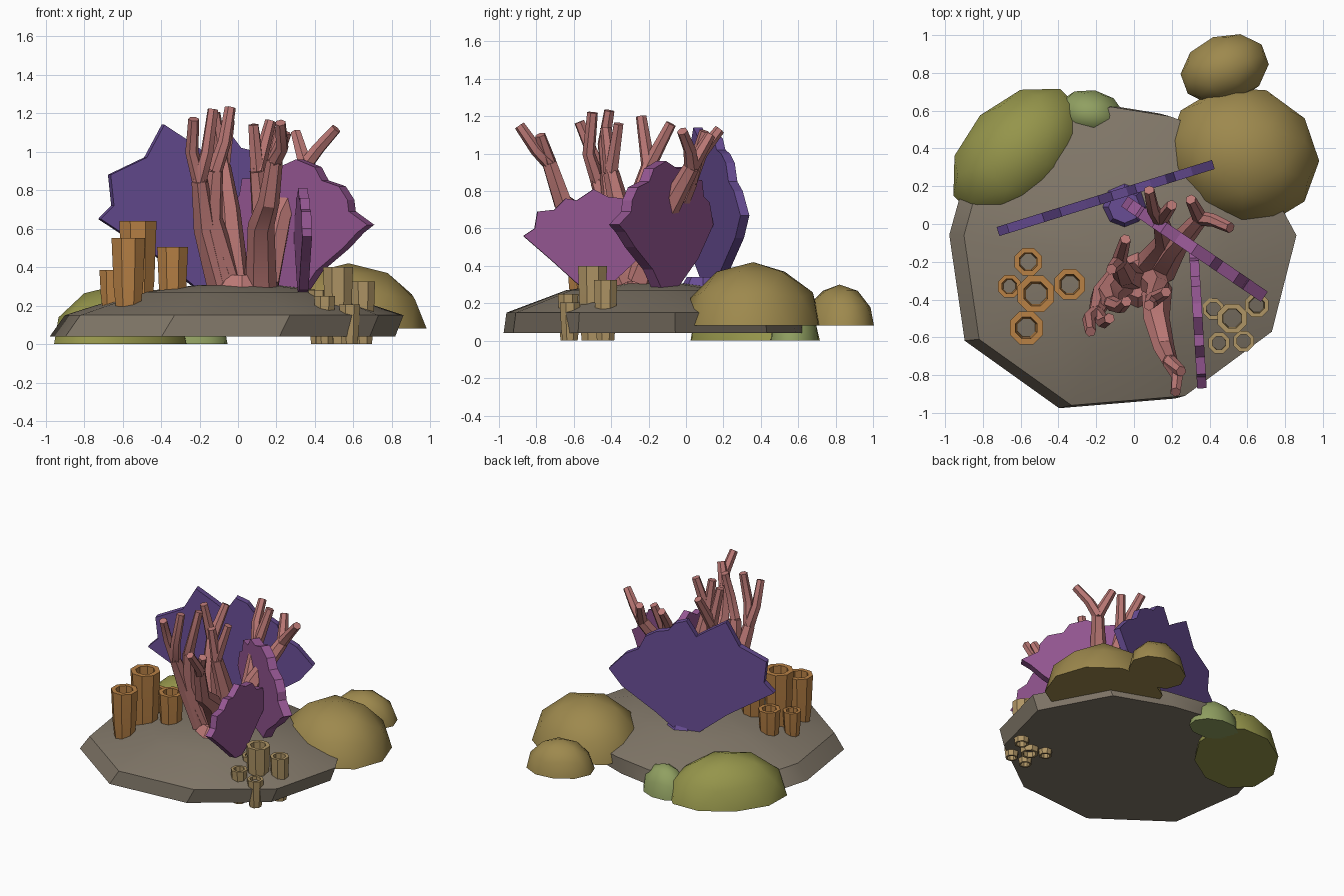
import bpy, bmesh, math
from mathutils import Vector, Matrix

if "Cube" in bpy.data.objects:
    bpy.data.objects.remove(bpy.data.objects["Cube"])


def mat(name, r, g, b):
    m = bpy.data.materials.new(name)
    m.diffuse_color = (r, g, b, 1)
    m.use_nodes = True
    m.node_tree.nodes["Principled BSDF"].inputs["Base Color"].default_value = m.diffuse_color
    return m


ROCK = mat("rock", .22, .185, .14)
PURPLE = mat("purple", .14, .075, .30)
MAGENTA = mat("magenta", .30, .095, .29)
PINK = mat("pink", .50, .19, .18)
ORANGE = mat("orange", .48, .22, .06)
TAN = mat("tan", .43, .30, .13)
OCHRE = mat("ochre", .34, .25, .075)
OLIVE = mat("olive", .30, .30, .07)
GREEN = mat("green", .28, .35, .12)


def finish(name, bm, material, smooth=30):
    bmesh.ops.recalc_face_normals(bm, faces=bm.faces)
    me = bpy.data.meshes.new(name)
    bm.to_mesh(me)
    bm.free()
    ob = bpy.data.objects.new(name, me)
    bpy.context.collection.objects.link(ob)
    me.materials.append(material)
    if smooth:
        bpy.ops.object.select_all(action='DESELECT')
        bpy.context.view_layer.objects.active = ob
        ob.select_set(True)
        bpy.ops.object.shade_smooth_by_angle(angle=math.radians(smooth))
    return ob


def loft(bm, rings, closed=False):
    """Bridge equal-length rings of points; optionally join last to first."""
    vs = [[bm.verts.new(p) for p in r] for r in rings]
    n = len(vs[0])
    pairs = list(zip(vs, vs[1:])) + ([(vs[-1], vs[0])] if closed else [])
    for a, b in pairs:
        for i in range(n):
            bm.faces.new((a[i], a[(i + 1) % n], b[(i + 1) % n], b[i]))
    return vs


# Rock base: irregular outline lofted up to a low crown
outline = [(-.90, -.06), (-.85, .12), (-.55, .5), (-.12, .62), (.19, .57), (.6, .42),
           (.86, -.06), (.73, -.57), (.27, -.91), (-.33, -.96), (-.82, -.61)]


def rock_ring(s, z, dx=0):
    return [(x * s + dx, -.2 + (y + .2) * s, z) for x, y in outline]


bm = bmesh.new()
vs = loft(bm, [rock_ring(1.02, .04, -.06), rock_ring(1, .15),
               rock_ring(.58, .27), rock_ring(.25, .305)])
bm.faces.new(vs[0])
top = bm.verts.new((0, -.2, .315))
for i in range(len(outline)):
    bm.faces.new((vs[-1][i], vs[-1][(i + 1) % len(outline)], top))
finish("rock_base", bm, ROCK)


# Boulder corals: half ellipsoids with flat undersides
def dome(name, x, y, z, a, b, h, angle, material):
    bm = bmesh.new()
    bmesh.ops.create_icosphere(bm, subdivisions=2, radius=1)
    r = bmesh.ops.bisect_plane(bm, geom=bm.verts[:] + bm.edges[:] + bm.faces[:],
                               plane_co=(0, 0, 0), plane_no=(0, 0, -1), clear_outer=True)
    cut = [e for e in r["geom_cut"] if isinstance(e, bmesh.types.BMEdge)]
    bmesh.ops.holes_fill(bm, edges=cut, sides=0)
    bm.transform(Matrix.Translation((x, y, z)) @ Matrix.Rotation(math.radians(angle), 4, 'Z')
                 @ Matrix.Diagonal((a, b, h, 1)))
    finish(name, bm, material, 40)


dome("boulder_coral_olive", -.61, .37, 0, .42, .29, .31, 45, OLIVE)
dome("boulder_coral_green", -.23, .58, 0, .18, .13, .21, -10, GREEN)
dome("boulder_coral_ochre", .575, .36, .08, .41, .37, .34, -20, OCHRE)
dome("boulder_coral_small", .48, .82, .08, .24, .18, .22, 20, OCHRE)


# Tube sponges: open octagonal pipes
def tube(name, x, y, r, z0, z1, material):
    def ring(rad, z):
        return [(x + rad * math.cos((i + .5) * math.pi / 4),
                 y + rad * math.sin((i + .5) * math.pi / 4), z) for i in range(8)]
    bm = bmesh.new()
    loft(bm, [ring(r * .78, z0), ring(r * .92, z0 + .3 * (z1 - z0)), ring(r * 1.05, z1),
              ring(r * .68, z1), ring(r * .55, z0)], closed=True)
    finish(name, bm, material, 35)


for i, (x, y, r, top_z) in enumerate([(-.52, -.37, .1, .64), (-.57, -.55, .09, .55),
                                      (-.34, -.32, .083, .505), (-.56, -.2, .075, .42),
                                      (-.66, -.33, .062, .385)]):
    tube(f"orange_tube_{i+1}", x, y, r, .19, top_z, ORANGE)
for i, (x, y, r, top_z) in enumerate([(.52, -.50, .08, .4), (.65, -.43, .064, .325),
                                      (.45, -.63, .056, .25), (.58, -.62, .056, .205),
                                      (.42, -.45, .056, .28)]):
    tube(f"tan_tube_{i+1}", x, y, r, 0, top_z, TAN)


# Sea fans: jagged upright slabs running between two ground points
def fan(name, start, end, profile, thick, material):
    a, b = Vector(start), Vector(end)
    side = (b - a).orthogonal().normalized() * thick / 2
    bm = bmesh.new()
    rings = []
    for s in (-1, 1):
        rings.append([(*(a + (b - a) * t + side * s), z) for t, z in profile])
    vs = loft(bm, rings)
    bm.faces.new(vs[0])
    bm.faces.new(vs[1])
    bmesh.ops.recalc_face_normals(bm, faces=bm.faces)
    finish(name, bm, material, 0)


big = [(0, .65), (.06, .72), (.045, .88), (.21, .97), (.29, 1.14), (.41, 1.05), (.47, 1.0),
       (.53, 1.11), (.60, 1.08), (.64, 1.02), (.71, 1.0), (.78, .95), (.82, .85), (.9, .8),
       (1, .67), (.92, .55), (.72, .39), (.6, .28), (.45, .28), (.28, .44)]
fan("large_sea_fan", (-.72, -.04), (.42, .315), big, .05, PURPLE)
mid = [(0, .62), (.04, .74), (.1, .77), (.12, .86), (.22, .86), (.28, .93), (.38, .92),
       (.5, .96), (.63, .92), (.68, .85), (.8, .82), (.86, .75), (.87, .69), (1, .62),
       (.93, .58), (.83, .5), (.64, .38), (.55, .28), (.38, .28), (.16, .44)]
fan("middle_sea_fan", (-.05, .12), (.69, -.385), mid, .065, MAGENTA)
small = [(0, .56), (.08, .6), (.1, .69), (.22, .7), (.3, .76), (.38, .75), (.5, .81),
         (.6, .77), (.72, .76), (.79, .69), (.9, .67), (.92, .6), (1, .55), (.85, .46),
         (.65, .32), (.53, .27), (.42, .28), (.2, .43)]
fan("small_sea_fan", (.36, -.87), (.315, -.12), small, .05, MAGENTA)


# Holdfasts under the large fan and the branching coral
def foot(name, x, y, r, z0, z1, material):
    bm = bmesh.new()
    bmesh.ops.create_cone(bm, cap_ends=True, segments=8, radius1=r, radius2=r * .5,
                          depth=z1 - z0,
                          matrix=Matrix.Translation((x, y, (z0 + z1) / 2)))
    finish(name, bm, material)


foot("fan_foot", -.05, .09, .17, .2, .34, PURPLE)
foot("coral_foot", .02, -.29, .2, .24, .36, PINK)


# Branching coral: six-sided tapered stems, each with forked tips
def branch(name, pts, r0, r1):
    cu = bpy.data.curves.new(name, 'CURVE')
    cu.dimensions = '3D'
    cu.bevel_depth = 1
    cu.bevel_resolution = 1
    cu.use_fill_caps = True
    sp = cu.splines.new('POLY')
    sp.points.add(len(pts) - 1)
    for i, p in enumerate(pts):
        sp.points[i].co = (*p, 1)
        sp.points[i].radius = r0 + (r1 - r0) * i / (len(pts) - 1)
    ob = bpy.data.objects.new(name, cu)
    bpy.context.collection.objects.link(ob)
    cu.materials.append(PINK)
    bpy.ops.object.select_all(action='DESELECT')
    bpy.context.view_layer.objects.active = ob
    ob.select_set(True)
    bpy.ops.object.convert(target='MESH')
    bpy.ops.object.shade_smooth_by_angle(angle=math.radians(30))


stems = [
    ([(-.08, -.3, .3), (-.17, -.38, .6), (-.2, -.47, .85)],
     [[(-.24, -.5, 1.0), (-.23, -.57, 1.17)], [(-.16, -.52, 1.0), (-.13, -.5, 1.22)]]),
    ([(-.06, -.3, .34), (-.14, -.38, .65), (-.12, -.42, .9)],
     [[(-.07, -.44, 1.05), (-.04, -.41, 1.23)]]),
    ([(-.02, -.28, .32), (-.05, -.27, .7), (-.08, -.2, .93)],
     [[(-.045, -.08, 1.16)], [(-.12, -.24, 1.2)]]),
    ([(.12, -.34, .3), (.12, -.5, .62), (.16, -.66, .74), (.19, -.73, .95)],
     [[(.23, -.8, 1.02), (.22, -.89, 1.15)], [(.25, -.78, 1.1)]]),
    ([(.1, -.3, .32), (.13, -.34, .65), (.1, -.4, .9)],
     [[(.08, -.43, 1.14)], [(.17, -.36, 1.16)]]),
    ([(.08, -.22, .3), (.17, -.1, .6), (.14, .02, .85)],
     [[(.1, .08, 1.0), (.08, .18, 1.13)], [(.2, .1, 1.12)]]),
    ([(.14, -.25, .32), (.22, -.12, .66), (.35, .03, .93)],
     [[(.42, .02, 1.02), (.51, -.02, 1.12)], [(.3, .13, 1.1)]]),
]
for i, (stem, tips) in enumerate(stems):
    branch(f"coral_stem_{i+1}", stem, .082, .043)
    for j, tip in enumerate(tips):
        branch(f"coral_tip_{i+1}_{j+1}", [stem[-1]] + tip, .04, .029)
